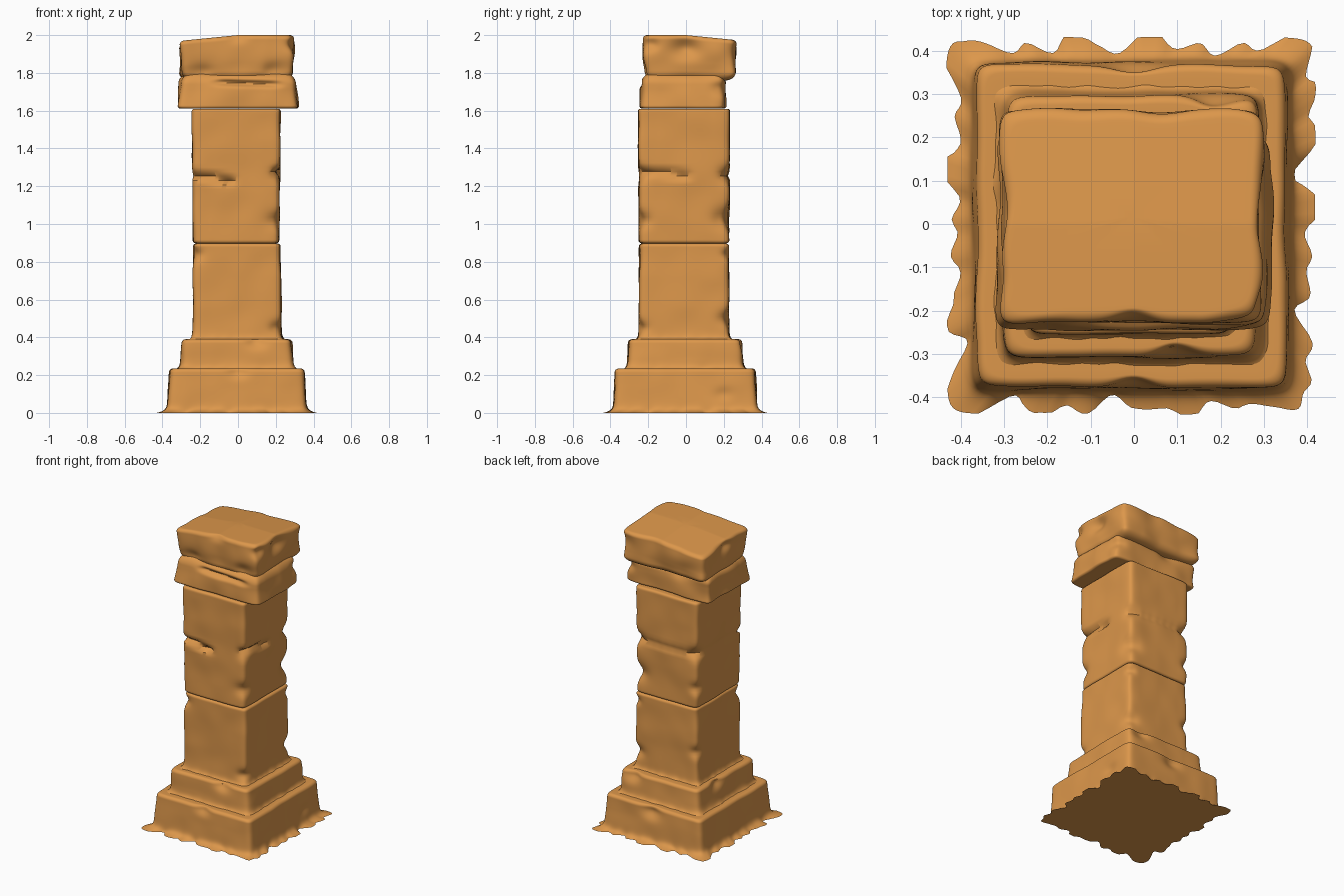
import bpy, bmesh, math
from mathutils import Vector, noise

cube = bpy.data.objects.get("Cube")
if cube:
    bpy.data.objects.remove(cube, do_unlink=True)

stone = bpy.data.materials.new("warm sandstone")
stone.use_nodes = True
stone.diffuse_color = (0.72, 0.31, 0.07, 1)
shader = stone.node_tree.nodes["Principled BSDF"]
shader.inputs["Base Color"].default_value = stone.diffuse_color
shader.inputs["Roughness"].default_value = 0.9

SIDE_POINTS = 60
RING_COUNT = 48
CAP_SCALES = [0, 0.2, 0.4, 0.6, 0.8, 0.95]


def soft_square(power):
    """Points around a square of half width one with softened corners."""
    points = []
    for quarter in range(4):
        cosine = math.cos(quarter * math.pi / 2)
        sine = math.sin(quarter * math.pi / 2)
        for i in range(SIDE_POINTS):
            u = 2 * i / SIDE_POINTS - 1
            scale = (1 + abs(u) ** power) ** (-1 / power)
            points.append(Vector((cosine - u * sine, sine + u * cosine, 0)) * scale)
    return points


def rounding(distance, radius):
    """Inset of a round edge at a distance from the end of the block."""
    if distance >= radius:
        return 0
    return radius - math.sqrt(radius ** 2 - (radius - distance) ** 2)


def chip(x, y, z, size):
    """Round bite, wider than it is high."""
    return Vector((x, y, z)), size, size * 0.7, size * 0.5


def crack(start, end, depth=0.018):
    """Row of thin dents along a line."""
    count = 8
    return [(Vector(start).lerp(Vector(end), i / count), 0.035, 0.015, depth)
            for i in range(count + 1)]


def wear(point, dents):
    """Push a point inwards wherever a dent reaches it."""
    move = Vector()
    for centre, width, height, depth in dents:
        gap = point - centre
        reach = gap.xy.length_squared / width ** 2 + (gap.z / height) ** 2
        if reach < 6:
            inward = -Vector((centre.x, centre.y, 0)).normalized()
            move += inward * depth * math.exp(-reach)
    return point + move


def stone_block(name, bottom, top, centre, low, high, foot=0, edge=0.02,
                flare=0, ragged=0, rough=0.006, power=16, sag=0, dents=()):
    """Tapered block; low and high are half sizes at its two ends."""
    height = top - bottom
    shape = soft_square(power)
    steps = [(1 - math.cos(math.pi * i / RING_COUNT)) / 2 for i in range(RING_COUNT + 1)]
    layers = [(0, s) for s in CAP_SCALES]
    layers += [(t, 1) for t in steps]
    layers += [(1, s) for s in reversed(CAP_SCALES)]
    bm = bmesh.new()
    loops = []
    for t, scale in layers:
        rise = t * height
        inset = rounding(rise, foot) + rounding(height - rise, edge)
        size = Vector(low).lerp(Vector(high), t)
        spread = flare * math.exp(-rise / 0.012)
        loop = []
        for unit in shape:
            rim = 0.8 + ragged * noise.noise(unit * 5)
            grow = spread * min(1.1, max(0.1, rim)) - inset
            p = Vector((centre[0] + unit.x * scale * (size.x + grow),
                        centre[1] + unit.y * scale * (size.y + grow),
                        bottom + rise))
            p += unit * scale * rough * noise.noise(p * 7)
            p = wear(p, dents)
            p.z -= sag * t * (max(0, -p.x) + max(0, p.y))
            loop.append(bm.verts.new(p))
        loops.append(loop)
    for lower, upper in zip(loops, loops[1:]):
        for i in range(len(shape)):
            bm.faces.new((lower[i - 1], lower[i], upper[i], upper[i - 1]))
    bmesh.ops.remove_doubles(bm, verts=bm.verts, dist=0.00001)
    bmesh.ops.recalc_face_normals(bm, faces=bm.faces)
    mesh = bpy.data.meshes.new(name)
    bm.to_mesh(mesh)
    bm.free()
    mesh.materials.append(stone)
    block = bpy.data.objects.new(name, mesh)
    bpy.context.collection.objects.link(block)
    bpy.ops.object.select_all(action="DESELECT")
    block.select_set(True)
    bpy.context.view_layer.objects.active = block
    bpy.ops.object.shade_smooth_by_angle(angle=math.radians(50))


# Side planes and corners of the shaft, used to place the wear
LEFT, RIGHT, FRONT, BACK = 0.22, -0.24, -0.25, 0.23

# Stepped plinth with a ragged skirt around its foot
stone_block("plinth", 0, 0.235, (-0.006, -0.004), (0.37, 0.38), (0.355, 0.372),
            flare=0.05, ragged=1.6, power=22,
            dents=[chip(0, -0.4, 0.22, 0.05), chip(0, 0.4, 0.2, 0.06),
                   chip(0.4, 0.2, 0.1, 0.05)])
stone_block("plinth_step", 0.23, 0.39, (-0.006, -0.004), (0.3, 0.308), (0.288, 0.3),
            flare=0.025, ragged=0.5,
            dents=[chip(0.1, -0.32, 0.38, 0.05), chip(0.2, 0.31, 0.37, 0.06),
                   chip(-0.3, 0.1, 0.37, 0.05)])

# Lower shaft stone with worn corners
stone_block("lower_shaft", 0.38, 0.896, (-0.005, -0.01), (0.236, 0.239), (0.231, 0.237),
            flare=0.035, ragged=0.5, edge=0.015,
            dents=[chip(RIGHT, FRONT, 0.84, 0.05), chip(LEFT, BACK, 0.5, 0.06),
                   chip(LEFT, BACK, 0.84, 0.04), chip(LEFT, FRONT, 0.45, 0.05),
                   chip(RIGHT, BACK, 0.6, 0.05)])

# Upper shaft stone, cracked across the middle on every side
middle = 1.26
cracks = crack((RIGHT, FRONT, middle), (-0.04, FRONT, 1.23))
cracks += crack((LEFT, FRONT, 1.28), (LEFT, 0, middle))
cracks += crack((LEFT, BACK, middle), (RIGHT, BACK, middle), 0.014)
cracks += crack((RIGHT, BACK, middle), (RIGHT, FRONT, middle), 0.008)
stone_block("upper_shaft", 0.898, 1.61, (-0.01, -0.01), (0.228, 0.238), (0.234, 0.243),
            foot=0.015, edge=0.015,
            dents=cracks + [chip(LEFT, FRONT, 1.02, 0.06), chip(LEFT, BACK, 1.03, 0.08),
                            chip(LEFT, BACK, middle, 0.06), chip(LEFT, FRONT, middle, 0.05),
                            chip(RIGHT, BACK, middle, 0.06), chip(RIGHT, BACK, 1.03, 0.05)])

# Capital: a swollen lower roll and a slab with a sloping top, pinched between
stone_block("capital_roll", 1.612, 1.8, (0, -0.016), (0.317, 0.226), (0.305, 0.22),
            foot=0.015, edge=0.06, rough=0.015,
            dents=crack((-0.1, FRONT, 1.75), (0.2, FRONT, 1.74))
            + [chip(0.3, 0.2, 1.72, 0.06), chip(-0.1, BACK, 1.77, 0.06)])
stone_block("capital_slab", 1.76, 2, (-0.005, 0.018), (0.292, 0.236), (0.302, 0.245),
            foot=0.05, edge=0.025, rough=0.015, sag=0.1,
            dents=[chip(-0.2, FRONT, 1.81, 0.06), chip(0.2, FRONT, 1.81, 0.06),
                   chip(0, FRONT, 2, 0.05), chip(-0.3, 0, 1.95, 0.05),
                   chip(0.3, 0, 1.93, 0.07), chip(0.3, -0.2, 1.95, 0.05)])
